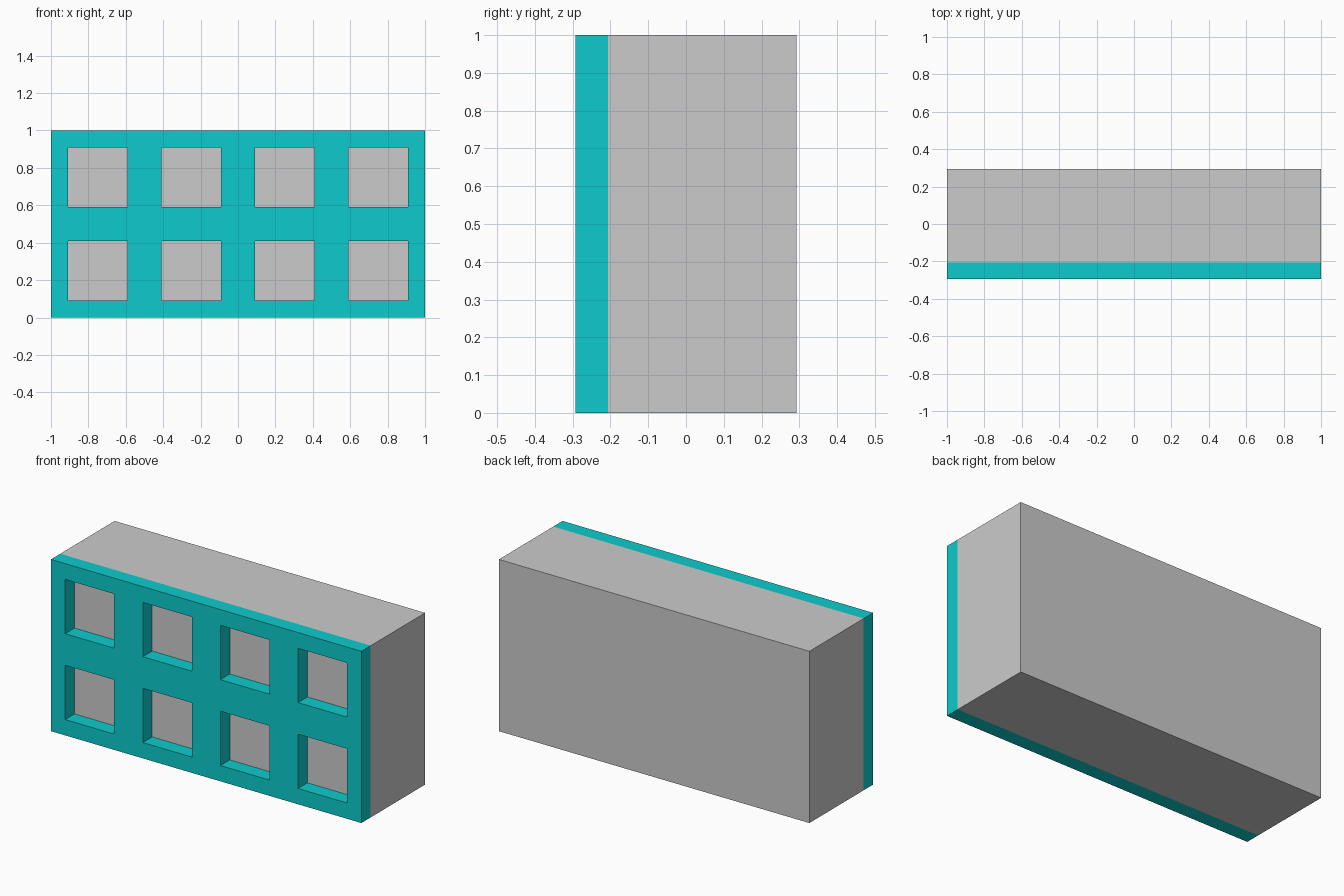
import bpy, bmesh

if "Cube" in bpy.data.objects:
    bpy.data.objects.remove(bpy.data.objects["Cube"])

FRONT, JOINT, BACK = -0.293, -0.207, 0.293
HALF = 0.158  # half the window width


def finish(bm, name):
    bmesh.ops.recalc_face_normals(bm, faces=bm.faces)
    mesh = bpy.data.meshes.new(name)
    bm.to_mesh(mesh)
    bm.free()
    obj = bpy.data.objects.new(name, mesh)
    bpy.context.collection.objects.link(obj)
    return obj


# Solid building block behind the facade
bm = bmesh.new()
bmesh.ops.create_cube(bm, size=1)
bmesh.ops.scale(bm, vec=(2, BACK - JOINT, 1), verts=bm.verts)
bmesh.ops.translate(bm, vec=(0, (BACK + JOINT) / 2, 0.5), verts=bm.verts)
finish(bm, "building_body")


# Facade panel: a grid of cells with the window cells left open, then thickened
def grid_lines(start, end, centres):
    return [start] + [c + s * HALF for c in centres for s in (-1, 1)] + [end]


xs = grid_lines(-1, 1, (-0.75, -0.25, 0.25, 0.75))
zs = grid_lines(0, 1, (0.25, 0.75))
bm = bmesh.new()
verts = [[bm.verts.new((x, FRONT, z)) for z in zs] for x in xs]
for i in range(len(xs) - 1):
    for j in range(len(zs) - 1):
        if i % 2 and j % 2:
            continue  # window opening
        bm.faces.new((verts[i][j], verts[i + 1][j],
                      verts[i + 1][j + 1], verts[i][j + 1]))
front_faces = bm.faces[:]
result = bmesh.ops.extrude_face_region(bm, geom=front_faces, use_keep_orig=True)
moved = [g for g in result["geom"] if isinstance(g, bmesh.types.BMVert)]
bmesh.ops.translate(bm, vec=(0, JOINT - FRONT, 0), verts=moved)
panel = finish(bm, "window_facade")

# Turquoise facade colour
mat = bpy.data.materials.new("turquoise")
mat.diffuse_color = (0.004, 0.6, 0.61, 1)
mat.use_nodes = True
mat.node_tree.nodes["Principled BSDF"].inputs["Base Color"].default_value = mat.diffuse_color
panel.data.materials.append(mat)
